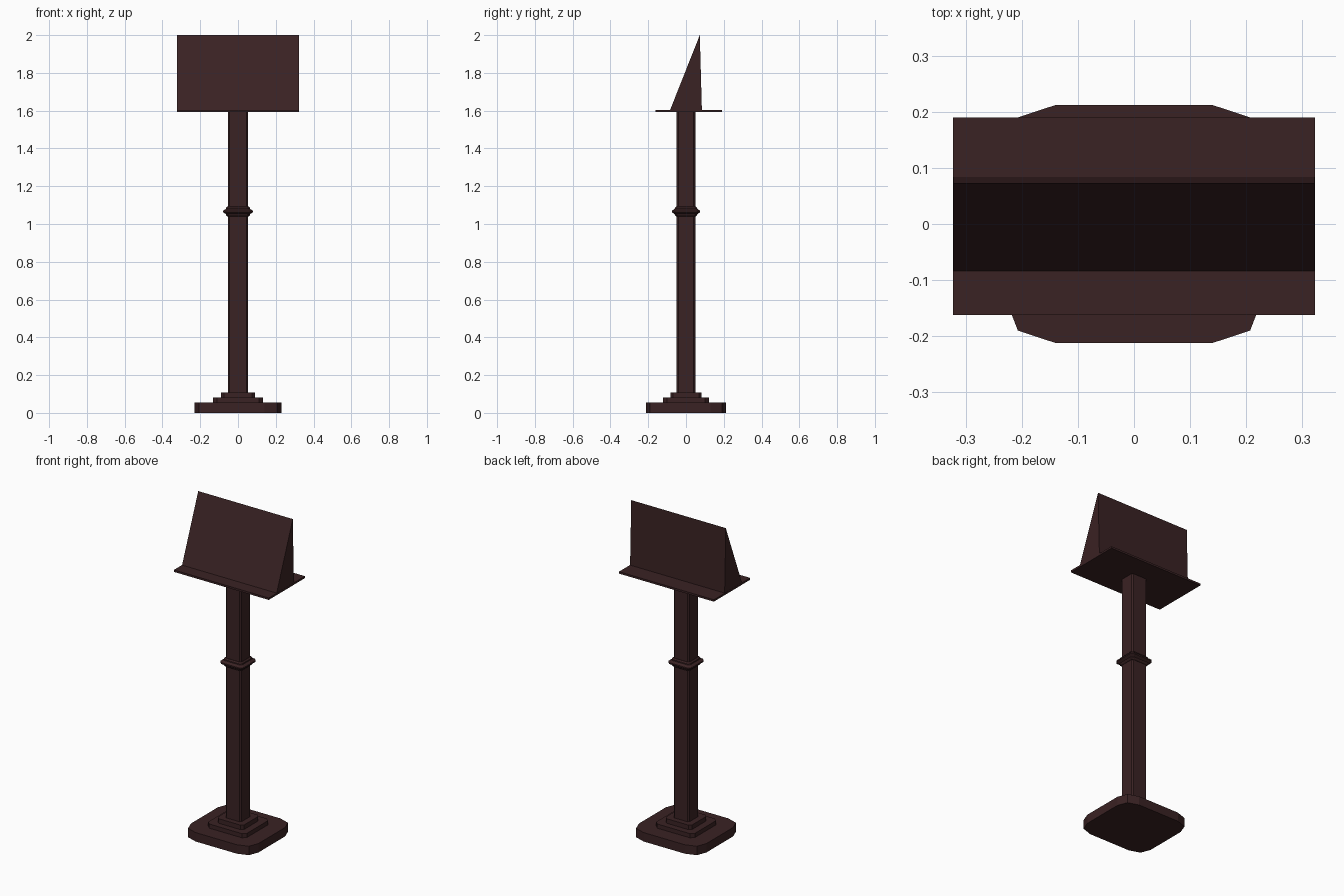
import bpy, bmesh

cube = bpy.data.objects.get("Cube")
if cube:
    bpy.data.objects.remove(cube, do_unlink=True)

wood = bpy.data.materials.new("dark_wood")
wood.use_nodes = True
colour = (0.042, 0.016, 0.017, 1)
wood.diffuse_color = colour
wood.node_tree.nodes["Principled BSDF"].inputs["Base Color"].default_value = colour


def make_object(name, bm):
    bmesh.ops.recalc_face_normals(bm, faces=bm.faces)
    mesh = bpy.data.meshes.new(name)
    bm.to_mesh(mesh)
    bm.free()
    mesh.materials.append(wood)
    obj = bpy.data.objects.new(name, mesh)
    bpy.context.collection.objects.link(obj)
    return obj


def loft(name, sections):
    """Skin a closed solid through rings of (outline, z)."""
    bm = bmesh.new()
    rings = [[bm.verts.new((x, y, z)) for x, y in outline] for outline, z in sections]
    n = len(rings[0])
    for low, high in zip(rings, rings[1:]):
        for i in range(n):
            j = (i + 1) % n
            bm.faces.new((low[i], low[j], high[j], high[i]))
    bm.faces.new(rings[0][::-1])
    bm.faces.new(rings[-1])
    return make_object(name, bm)


def mirrored(corner):
    """Mirror one corner's points (right to back) into all four corners."""
    back = corner[::-1]
    return (corner + [(-x, y) for x, y in back]
            + [(-x, -y) for x, y in corner] + [(x, -y) for x, y in back])


def chamfered(hx, hy, cut):
    return mirrored([(hx, hy - cut), (hx - cut, hy)])


def slab(name, outline, z0, z1):
    return loft(name, [(outline, z0), (outline, z1)])


# Foot with rounded corners, and two steps above it
slab("foot", mirrored([(0.23, 0.13), (0.207, 0.19), (0.14, 0.212)]), 0, 0.055)
slab("lower_step", chamfered(0.132, 0.121, 0.02), 0.055, 0.081)
slab("upper_step", chamfered(0.09, 0.083, 0.015), 0.081, 0.109)

# Post with narrow chamfers
slab("post", chamfered(0.054, 0.05, 0.009), 0.109, 1.592)

# Moulded collar around the post
collar = [(1.04, 0.002), (1.047, 0.009), (1.052, 0.01), (1.062, 0.025),
          (1.07, 0.025), (1.08, 0.01), (1.086, 0.009), (1.093, 0.002)]
loft("collar", [(chamfered(0.054 + d, 0.05 + d, 0.01 + d / 4), z) for z, d in collar])

# Shelf, deeper at the back
shelf = [(-0.323, -0.162), (0.323, -0.162), (0.323, 0.19), (-0.323, 0.19)]
slab("shelf", shelf, 1.592, 1.604)

# Wedge-shaped display panel
bm = bmesh.new()
ends = [[bm.verts.new((x, y, z)) for y, z in ((-0.084, 1.604), (0.084, 1.604), (0.073, 2.0))]
        for x in (-0.322, 0.322)]
for i in range(3):
    j = (i + 1) % 3
    bm.faces.new((ends[0][i], ends[0][j], ends[1][j], ends[1][i]))
for end in ends:
    bm.faces.new(end)
make_object("display_panel", bm)
